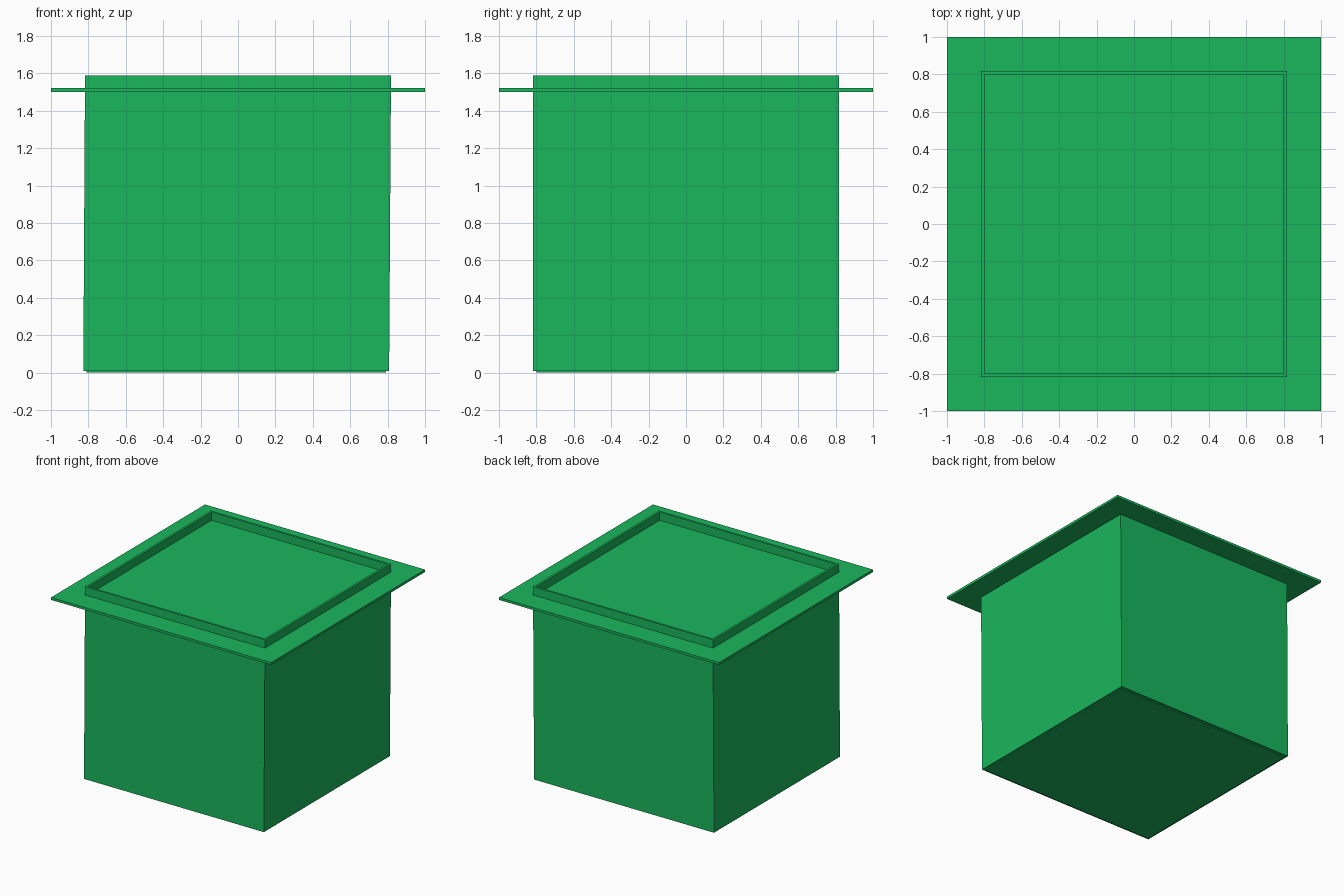
import bpy

if "Cube" in bpy.data.objects:
    bpy.data.objects.remove(bpy.data.objects["Cube"])

green = bpy.data.materials.new("green")
green.diffuse_color = (0.01, 0.47, 0.11, 1)
green.use_nodes = True
green.node_tree.nodes["Principled BSDF"].inputs["Base Color"].default_value = green.diffuse_color


def box(name, x0, x1, y0, y1, z0, z1, lean=0.0):
    """Axis-aligned slab whose bottom edge is shifted along x by lean."""
    verts = [(x + (lean if z == z0 else 0), y, z)
             for z in (z0, z1) for y in (y0, y1) for x in (x0, x1)]
    faces = [(0, 2, 3, 1), (4, 5, 7, 6), (0, 1, 5, 4),
             (2, 6, 7, 3), (0, 4, 6, 2), (1, 3, 7, 5)]
    mesh = bpy.data.meshes.new(name)
    mesh.from_pydata(verts, [], faces)
    mesh.materials.append(green)
    obj = bpy.data.objects.new(name, mesh)
    bpy.context.collection.objects.link(obj)
    return obj


OUT, INN = 0.818, 0.80      # wall outer and inner faces
LOW, TOP = 0.008, 1.59      # wall bottom and rim

# Side walls, both leaning very slightly the same way
box("left_wall", -OUT, -INN, -OUT, OUT, LOW, TOP, -0.009)
box("right_wall", INN, OUT, -OUT, OUT, LOW, TOP, -0.010)

# Front and back walls fitted between the side walls
box("front_wall", -0.81, 0.803, -OUT, -INN, LOW, TOP)
box("back_wall", -0.81, 0.803, INN, OUT, LOW, TOP)

# Floor panel, a hair lower than the walls
box("floor_panel", -0.81, 0.79, -0.80, 0.80, 0.0, 0.02)

# Wide thin plate the walls pass through, closing the box below the rim
box("top_plate", -1, 1, -1, 1, 1.502, 1.522)
